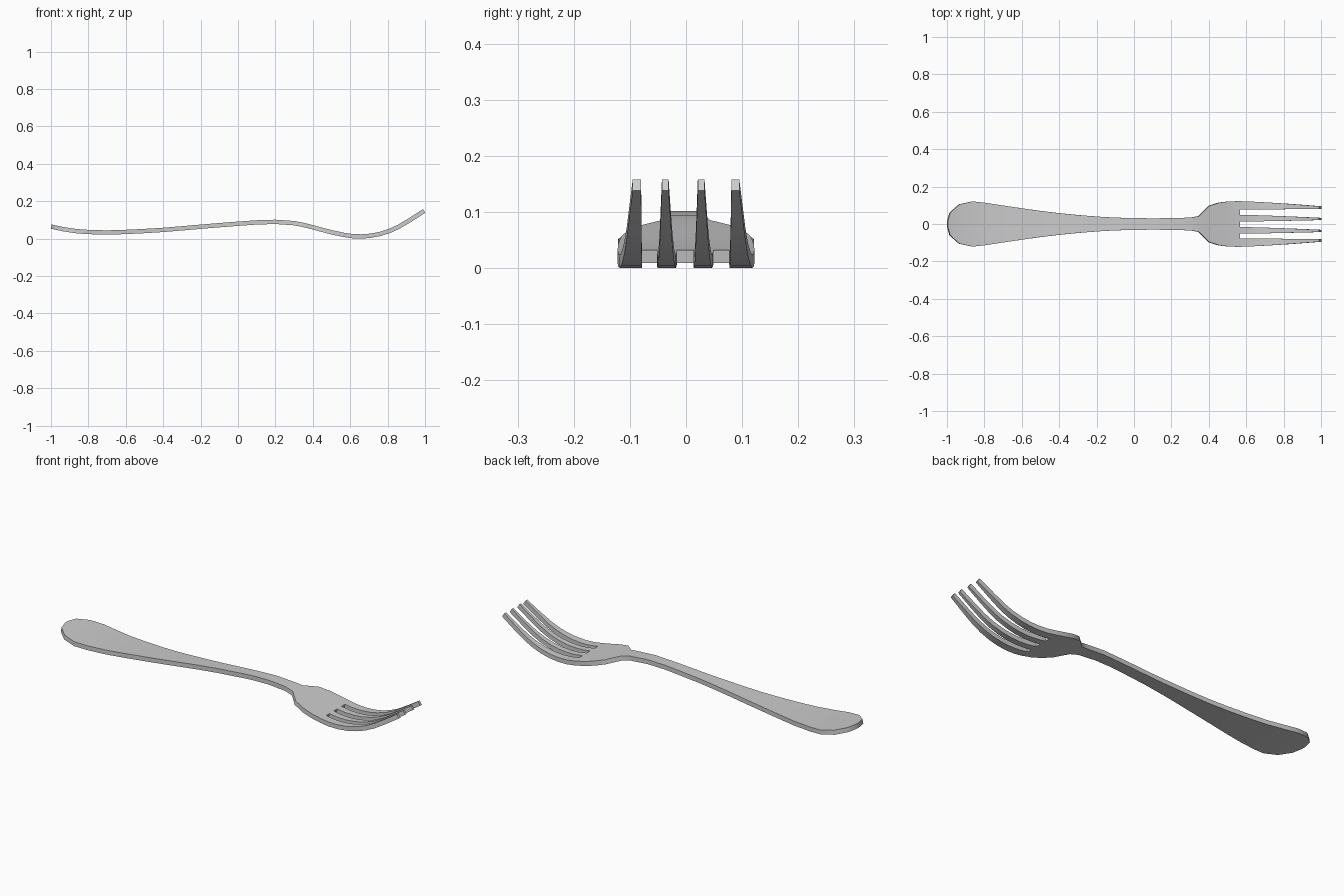
import bpy, bmesh

if "Cube" in bpy.data.objects:
    bpy.data.objects.remove(bpy.data.objects["Cube"])

# side profile of the mid-surface: (x, z)
SIDE = [(-1.0, .065), (-.93, .050), (-.85, .039), (-.72, .033), (-.6, .036), (-.4, .047),
        (-.2, .064), (0, .080), (.1, .087), (.2, .090), (.3, .083), (.4, .061), (.5, .034),
        (.6, .015), (.66, .012), (.75, .023), (.85, .059), (.995, .148)]
# plan outline of handle and head: (x, half width)
PLAN = [(-.998, .012), (-.985, .06), (-.935, .105), (-.865, .121), (-.8, .114), (-.7, .099),
        (-.6, .084), (-.5, .070), (-.4, .058), (-.3, .048), (-.2, .040), (-.1, .034), (0, .032),
        (.1, .030), (.2, .032), (.3, .034), (.345, .042), (.37, .067), (.4, .097), (.455, .115),
        (.51, .121), (.565, .122)]
# tines: (root low, root high, tip low, tip high) in y
TINES = [(-.122, -.078, -.095, -.080), (-.052, -.016, -.043, -.031),
         (.013, .049, .021, .033), (.077, .122, .081, .095)]
TINE_X = [.565, .61, .66, .71, .76, .81, .86, .92, .995]


def height(x):
    """Smooth (Hermite) interpolation of the side profile."""
    n = len(SIDE)

    def slope(i):
        a, b = SIDE[max(i - 1, 0)], SIDE[min(i + 1, n - 1)]
        return (b[1] - a[1]) / (b[0] - a[0])
    for i in range(n - 1):
        (x0, z0), (x1, z1) = SIDE[i], SIDE[i + 1]
        if x <= x1 or i == n - 2:
            h = x1 - x0
            t = (x - x0) / h
            return ((2*t**3 - 3*t**2 + 1) * z0 + (t**3 - 2*t**2 + t) * h * slope(i)
                    + (3*t**2 - 2*t**3) * z1 + (t**3 - t**2) * h * slope(i + 1))


bm = bmesh.new()


def row(x, ys):
    return [bm.verts.new((x, y, height(x))) for y in ys]


# handle and head strip
rows = [row(x, (-w, w)) for x, w in PLAN[:-1]]
for a, b in zip(rows, rows[1:]):
    bm.faces.new((a[0], b[0], b[1], a[1]))

# slotted edge where the tines start
roots = row(PLAN[-1][0], [y for t in TINES for y in t[:2]])
bm.faces.new([rows[-1][0]] + roots + [rows[-1][1]])

# four tapered tines, wide through the bend and narrow at the tip
for k, (r0, r1, t0, t1) in enumerate(TINES):
    prev = roots[2*k:2*k + 2]
    for x in TINE_X[1:]:
        f = ((x - .565) / .43) ** 1.3
        cur = row(x, (r0 + (t0 - r0) * f, r1 + (t1 - r1) * f))
        bm.faces.new((prev[0], cur[0], cur[1], prev[1]))
        prev = cur

bmesh.ops.recalc_face_normals(bm, faces=bm.faces[:])
mesh = bpy.data.meshes.new("fork")
bm.to_mesh(mesh)
bm.free()
fork = bpy.data.objects.new("fork", mesh)
bpy.context.collection.objects.link(fork)

# metal thickness
solid = fork.modifiers.new("thickness", 'SOLIDIFY')
solid.thickness = .023
solid.offset = 0
bpy.context.view_layer.objects.active = fork
fork.select_set(True)
bpy.ops.object.modifier_apply(modifier=solid.name)
bpy.ops.object.shade_smooth_by_angle(angle=.6)
